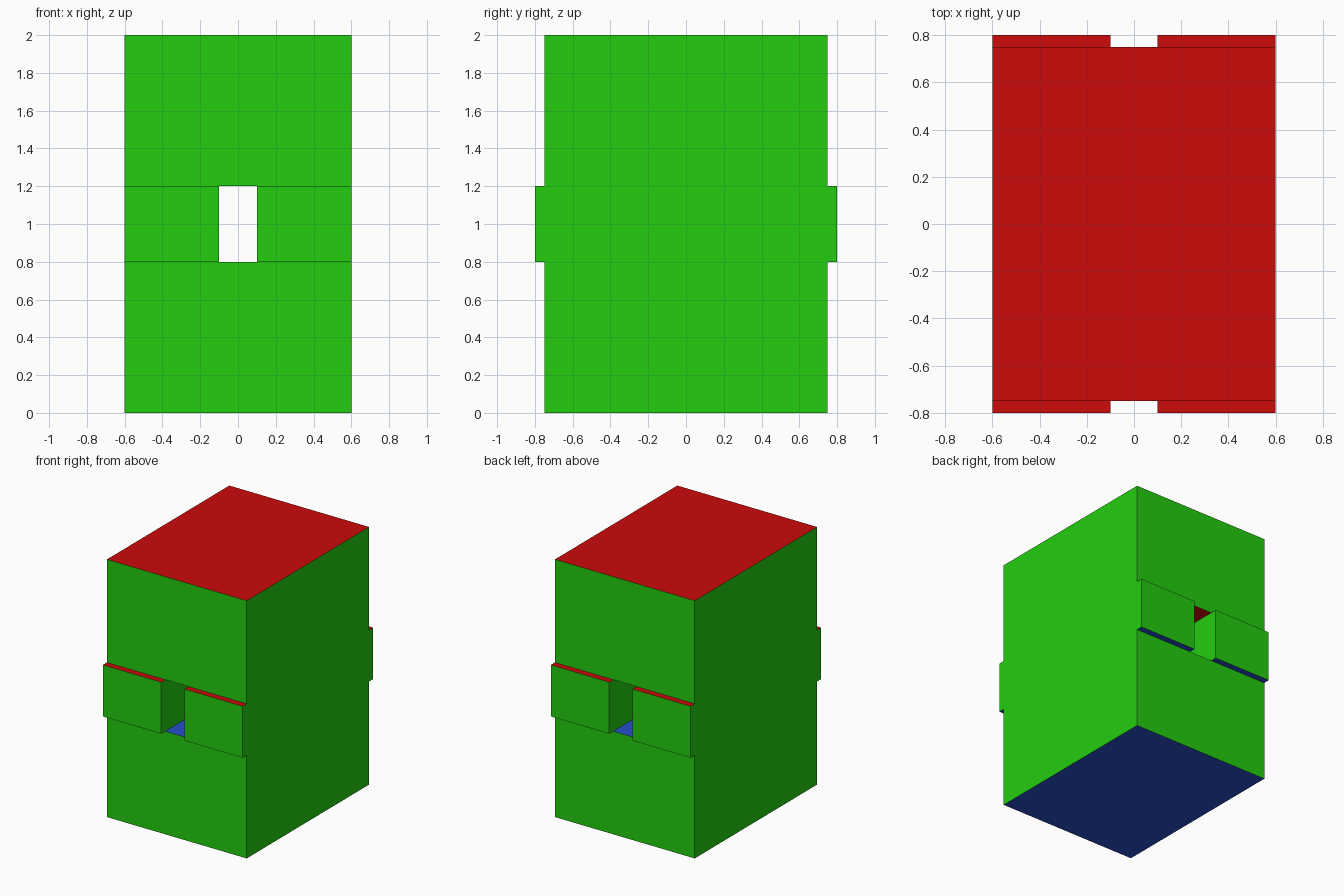
import bpy
import bmesh

cube = bpy.data.objects.get("Cube")
if cube:
    bpy.data.objects.remove(cube, do_unlink=True)


def make_material(name, colour):
    mat = bpy.data.materials.new(name)
    mat.use_nodes = True
    mat.diffuse_color = colour
    mat.node_tree.nodes["Principled BSDF"].inputs["Base Color"].default_value = colour
    return mat


MATERIALS = [
    make_material("green_side", (0.017, 0.61, 0.005, 1)),
    make_material("red_top", (0.61, 0.003, 0.003, 1)),
    make_material("blue_underside", (0.02, 0.08, 0.61, 1)),
]


def extrude_profile(name, profile, half_width):
    """Extrude a (y, z) outline along x; colour faces by their direction."""
    bm = bmesh.new()
    face = bm.faces.new([bm.verts.new((-half_width, y, z)) for y, z in profile])
    result = bmesh.ops.extrude_face_region(bm, geom=[face])
    moved = [v for v in result["geom"] if isinstance(v, bmesh.types.BMVert)]
    bmesh.ops.translate(bm, verts=moved, vec=(2 * half_width, 0, 0))
    bmesh.ops.recalc_face_normals(bm, faces=bm.faces)
    for f in bm.faces:
        f.material_index = 1 if f.normal.z > 0.5 else 2 if f.normal.z < -0.5 else 0
    mesh = bpy.data.meshes.new(name)
    bm.to_mesh(mesh)
    bm.free()
    for mat in MATERIALS:
        mesh.materials.append(mat)
    obj = bpy.data.objects.new(name, mesh)
    bpy.context.collection.objects.link(obj)
    return obj


# Tall block with a band standing proud of the front and back
WALL, BAND, LOW, HIGH, TOP = 0.75, 0.8, 0.8, 1.2, 2.0
back = [(WALL, 0), (WALL, LOW), (BAND, LOW), (BAND, HIGH), (WALL, HIGH), (WALL, TOP)]
front = [(-y, z) for y, z in reversed(back)]
body = extrude_profile("banded_block", back + front, 0.6)

# Slot through the band; its floor and ceiling keep the cutter's colours
slot = extrude_profile("slot_cutter", [(-1, LOW), (1, LOW), (1, HIGH), (-1, HIGH)], 0.1)
slot.hide_render = True

cut = body.modifiers.new("slot", 'BOOLEAN')
cut.operation = 'DIFFERENCE'
cut.solver = 'EXACT'
cut.object = slot

# Apply the cut and drop the cutter
bpy.context.view_layer.update()
cut_mesh = bpy.data.meshes.new_from_object(body.evaluated_get(bpy.context.evaluated_depsgraph_get()))
body.modifiers.clear()
body.data = cut_mesh
bpy.data.objects.remove(slot, do_unlink=True)
